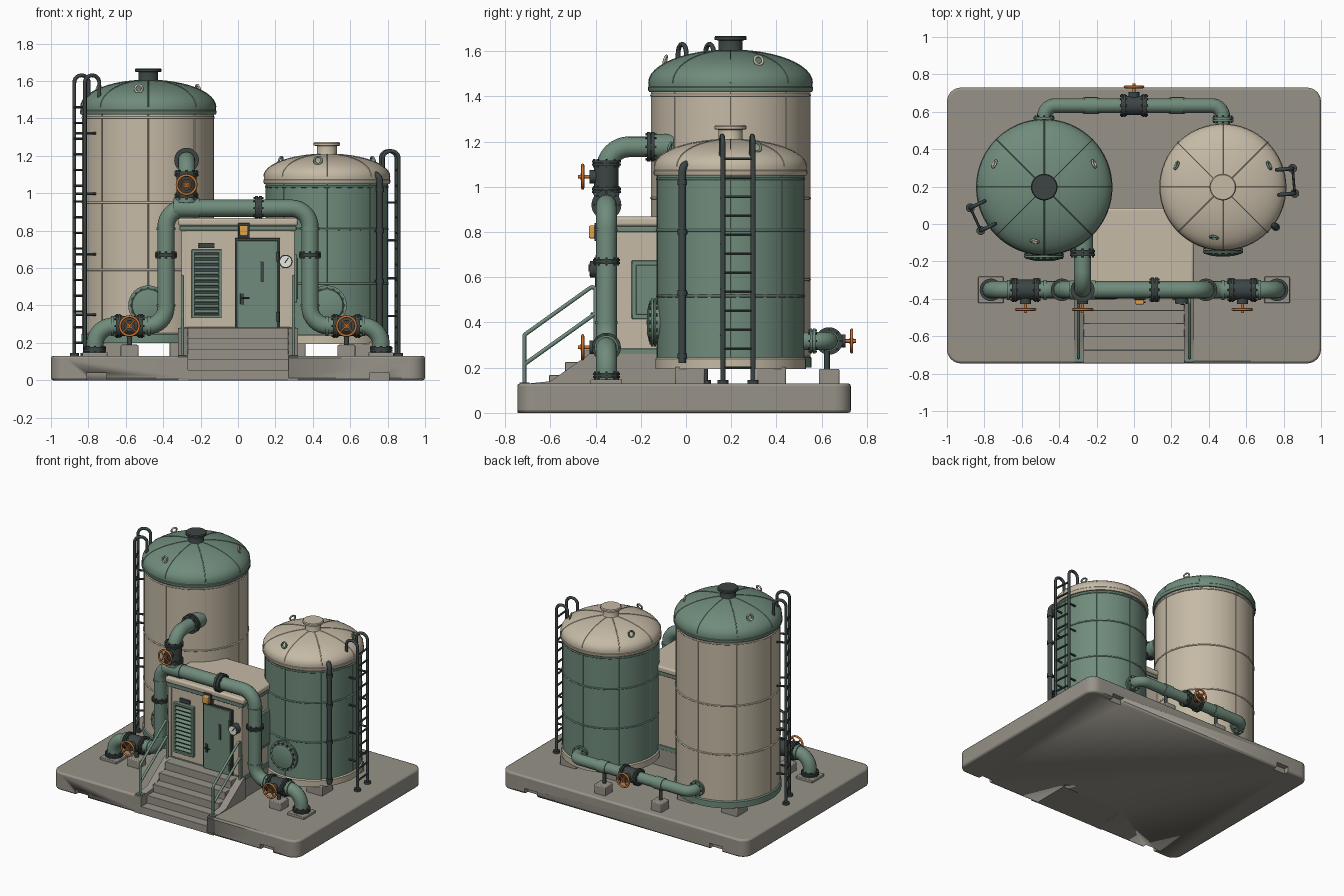
import bpy, bmesh, math
from mathutils import Vector as V, Matrix

if "Cube" in bpy.data.objects:
    bpy.data.objects.remove(bpy.data.objects["Cube"])

def mat(name, *c):
    m = bpy.data.materials.new(name)
    m.diffuse_color = (*c, 1)
    m.use_nodes = True
    m.node_tree.nodes["Principled BSDF"].inputs["Base Color"].default_value = m.diffuse_color
    return m
GREEN, CREAM = mat("green_paint", .16, .26, .20), mat("cream_paint", .56, .49, .38)
STONE, DARK = mat("concrete", .31, .29, .25), mat("dark_steel", .045, .06, .057)
ORANGE, WHITE, AMBER = mat("orange_paint", .6, .17, .03), mat("dial_white", .8, .8, .75), mat("amber_glass", .75, .36, .07)

def add(name, bm, m):
    bmesh.ops.recalc_face_normals(bm, faces=bm.faces)
    me = bpy.data.meshes.new(name)
    bm.to_mesh(me); bm.free()
    me.materials.append(m)
    me.shade_smooth(); me.set_sharp_from_angle(angle=math.radians(35))
    o = bpy.data.objects.new(name, me)
    bpy.context.collection.objects.link(o)
    return o

def box(name, lo, hi, m, bevel=0, rx=0):
    bm = bmesh.new()
    bmesh.ops.create_cube(bm, size=1)
    c, s = (V(lo) + V(hi)) / 2, V(hi) - V(lo)
    bm.transform(Matrix.Translation(c) @ Matrix.Rotation(rx, 4, 'X') @ Matrix.Diagonal((*s, 1)))
    o = add(name, bm, m)
    if bevel:
        b = o.modifiers.new("bevel", 'BEVEL'); b.width = bevel; b.segments = 2
    return o

def lathe(name, prof, p, d, m, seg=48):
    bm = bmesh.new()
    vs = [bm.verts.new((r, 0, z)) for r, z in prof]
    es = [bm.edges.new(e) for e in zip(vs, vs[1:])]
    bmesh.ops.spin(bm, geom=vs + es, axis=(0, 0, 1), cent=(0, 0, 0), angle=2 * math.pi, steps=seg)
    bmesh.ops.remove_doubles(bm, verts=bm.verts, dist=1e-5)
    q = V((0, 0, 1)).rotation_difference(V(d))
    bm.transform(Matrix.Translation(p) @ q.to_matrix().to_4x4())
    return add(name, bm, m)

def disc(name, p, d, r, L, m, seg=32):
    return lathe(name, [(0, -L/2), (r, -L/2), (r, L/2), (0, L/2)], p, d, m, seg)

def ring(name, p, d, R, r, m):
    bpy.ops.mesh.primitive_torus_add(location=p, major_radius=R, minor_radius=r, major_segments=32, minor_segments=8,
        rotation=V((0, 0, 1)).rotation_difference(V(d)).to_euler())
    o = bpy.context.object
    o.name = name; o.data.materials.append(m); o.data.shade_smooth()
    return o

def fillet(pts, R):
    pts = [V(p) for p in pts]
    out = [pts[0]]
    for a, p, b in zip(pts, pts[1:], pts[2:]):
        u, w = (a - p).normalized(), (b - p).normalized()
        h = u.angle(w) / 2
        c = p + (u + w).normalized() * R / math.sin(h)
        v1, v2 = [(p + k * R / math.tan(h) - c).normalized() for k in (u, w)]
        out += [c + v1.slerp(v2, i / 8) * R for i in range(9)]
    return out + [pts[-1]]

def tube(name, paths, r, m, res=2):
    cu = bpy.data.curves.new(name, 'CURVE')
    cu.dimensions = '3D'; cu.bevel_depth = r; cu.bevel_resolution = res; cu.use_fill_caps = True
    for path in paths:
        s = cu.splines.new('POLY')
        s.points.add(len(path) - 1)
        for q, p in zip(s.points, path): q.co = (*p, 1)
    cu.materials.append(m)
    o = bpy.data.objects.new(name, cu)
    bpy.context.collection.objects.link(o)
    bpy.ops.object.select_all(action='DESELECT')
    bpy.context.view_layer.objects.active = o; o.select_set(True)
    bpy.ops.object.convert(target='MESH')
    o = bpy.context.object
    o.data.shade_smooth(); o.data.set_sharp_from_angle(angle=math.radians(50))

def flange(p, d, r, t=.03, m=DARK, n=8):
    p, d = V(p), V(d)
    for s in (-1, 1): disc("flange", p + d * s * t * .28, d, r, t * .42, m)
    disc("flange_gasket", p, d, r * .9, t * .4, DARK)
    u = d.orthogonal().normalized(); w = d.cross(u)
    c = [p + (u * math.cos(a) + w * math.sin(a)) * r * .84 for a in [2 * math.pi * i / n for i in range(n)]]
    tube("flange_bolts", [(k - d * (t/2 + .007), k + d * (t/2 + .007)) for k in c], r * .09, DARK, 1)

def valve(p, axis, wd, k=1):
    p, axis, wd = V(p), V(axis), V(wd)
    disc("valve_body", p, axis, .054 * k, .1 * k, DARK)
    for s in (-1, 1): flange(p + axis * s * .06 * k, axis, .064 * k, .024)
    disc("valve_bonnet", p + wd * .05 * k, wd, .03 * k, .05, DARK)
    disc("valve_stem", p + wd * .08 * k, wd, .008, .09 * k, ORANGE, 12)
    c = p + wd * .105 * k; u = wd.cross(axis)
    ring("handwheel_rim", c, wd, .051 * k, .007, ORANGE)
    disc("handwheel_hub", c, wd, .014, .018, ORANGE, 16)
    dirs = [(axis + u).normalized(), (axis - u).normalized()]
    tube("handwheel_spokes", [(c - e * .05 * k, c + e * .05 * k) for e in dirs], .005, ORANGE, 1)

def polar(c, a, r, z):
    return V((c[0] + r * math.cos(math.radians(a)), c[1] + r * math.sin(math.radians(a)), z))

# concrete slab with foot notches and a stair cut-out
bm = bmesh.new()
bmesh.ops.create_cube(bm, size=1)
bm.transform(Matrix.Translation((0, -.008, .065)) @ Matrix.Diagonal((2, 1.475, .13, 1)))
bmesh.ops.bevel(bm, geom=[e for e in bm.edges if abs(e.verts[0].co.z - e.verts[1].co.z) > .05],
                offset=.075, segments=6, profile=.5, affect='EDGES')
slab = add("base_slab", bm, STONE)
b = slab.modifiers.new("bevel", 'BEVEL'); b.width = .012; b.segments = 2; b.angle_limit = math.radians(60); b.limit_method = 'ANGLE'
cuts = [((x - .052, y - .04, -.05), (x + .052, y + .04, .04)) for x in (-.755, .755) for y in (-.745, .73)]
for lo, hi in cuts + [((-.27, -.8, -.1), (.27, -.45, .3))]:
    c = box("cutter", lo, hi, STONE)
    c.hide_render = True; c.hide_set(True)
    k = slab.modifiers.new("cut", 'BOOLEAN'); k.operation = 'DIFFERENCE'; k.object = c; k.solver = 'EXACT'

# stairs, side walls and handrails
for i in range(5):
    box("stair_step", (-.27, -.745 + .07 * i, 0), (.27, -.37, .056 * (i + 1)), STONE, .003)
for s in (-1, 1):
    bm = bmesh.new()
    prof = [(-.745, 0), (-.745, .125), (-.6, .14), (-.4, .28), (-.37, .28), (-.37, 0)]
    f = bm.faces.new([bm.verts.new((s * .268, y, z)) for y, z in prof])
    g = bmesh.ops.extrude_face_region(bm, geom=[f])
    bmesh.ops.translate(bm, vec=(s * .054, 0, 0), verts=[v for v in g['geom'] if isinstance(v, bmesh.types.BMVert)])
    add("stair_side_wall", bm, STONE)
    x = s * .297
    tube("handrail", [fillet([(x, -.715, .1), (x, -.715, .345), (x, -.4, .57), (x, -.4, .27)], .015),
                      [(x, -.715, .215), (x, -.4, .44)]], .009, GREEN)
    box("handrail_foot", (x - .022, -.737, .12), (x + .022, -.693, .135), GREEN)

# control building
box("building_plinth", (-.31, -.38, .12), (.31, .075, .26), STONE)
box("building_walls", (-.3, -.375, .25), (.3, .07, .83), CREAM, .006)
box("building_base_trim", (-.307, -.382, .255), (.307, .077, .285), GREEN, .003)
box("building_top_trim", (-.312, -.39, .8), (.312, .08, .825), GREEN, .004)
box("building_roof", (-.32, -.395, .825), (.32, .085, .868), CREAM, .012)
for x in (-.29, .29): box("corner_post", (x - .013, -.384, .28), (x + .013, -.37, .8), CREAM, .003)
box("door_frame", (-.017, -.387, .275), (.225, -.37, .76), DARK, .003)
box("door", (-.005, -.398, .28), (.213, -.38, .748), GREEN, .004)
box("door_window", (.12, -.402, .525), (.14, -.395, .635), DARK, .002)
box("door_lock", (.012, -.405, .405), (.032, -.395, .465), DARK, .002)
tube("door_handle", [[(.022, -.4, .44), (.022, -.418, .44), (.062, -.418, .44)]], .005, DARK, 1)
for z in (.34, .66): disc("door_hinge", (.213, -.4, z), (0, 0, 1), .008, .05, DARK, 12)
box("louver_back", (-.235, -.385, .345), (-.1, -.37, .685), DARK)
for x in (-.24, -.095): box("louver_side", (x - .008, -.4, .335), (x + .008, -.37, .695), GREEN, .002)
for z in (.34, .69): box("louver_rail", (-.248, -.4, z - .008), (-.087, -.37, z + .008), GREEN, .002)
for i in range(11):
    z = .368 + i * .0295
    box("louver_slat", (-.233, -.404, z - .003), (-.102, -.376, z + .003), GREEN, 0, .6)
box("wall_plate", (-.21, -.384, .706), (-.125, -.37, .735), DARK, .002)
box("lamp_bracket", (.0, -.405, .76), (.062, -.37, .84), DARK, .003)
box("lamp_glass", (.008, -.43, .772), (.054, -.4, .828), AMBER, .006)
disc("gauge_rim", (.255, -.4, .635), (0, 1, 0), .036, .05, DARK)
disc("gauge_face", (.255, -.424, .635), (0, 1, 0), .03, .006, WHITE)
tube("gauge_needle", [[(.25, -.429, .628), (.27, -.429, .655)]], .003, DARK, 1)
box("side_hatch_frame", (.29, -.24, .415), (.315, -.03, .675), GREEN, .004)
box("side_hatch", (.3, -.222, .435), (.322, -.048, .655), GREEN, .004)

# storage tanks
def tank(c, R, z0, z1, rise, bands, body, trim, neck, lugs, lad, ladtop):
    at = (c[0], c[1], 0)
    up = (0, 0, 1)
    lathe("tank_body", [(0, z0), (R, z0), (R, z1 + .02), (0, z1 + .02)], at, up, body, 64)
    lathe("tank_skirt", [(R, z0), (R + .008, z0), (R + .008, z0 + .045), (R, z0 + .052)], at, up, trim, 64)
    for z in bands: ring("tank_band", (*c, z), up, R, .006, body).data.shade_smooth()
    tube("tank_seams", [[polar(c, a, R, z0 + .05), polar(c, a, R, z1)] for a in range(0, 360, 45)], .003, body, 1)
    arc = [((R + .012) * math.cos(t), z1 + .04 + rise * math.sin(t)) for t in [i * math.pi / 24 for i in range(12)]] 
    lathe("tank_dome", [(R - .01, z1), (R + .01, z1), (R + .015, z1 + .008), (R + .015, z1 + .02), (R + .012, z1 + .024)] + arc
          + [(0, z1 + .04 + rise)], at, up, trim, 64)
    tube("dome_ribs", [[polar(c, a, r, z) for r, z in arc] for a in range(0, 360, 45)], .003, trim, 1)
    zt = z1 + .037 + rise
    lathe("dome_neck", [(.062, zt - .015), (.053, zt), (.053, zt + .045), (.071, zt + .048), (.071, zt + .06), (.066, zt + .066), (0, zt + .066)],
          at, up, neck, 32)
    for a in lugs:  # lifting lugs
        r = R * .84
        p = polar(c, a, r, z1 + .055 + rise * math.sqrt(1 - (r / (R + .012)) ** 2))
        ring("lifting_lug", p, polar((0, 0), a, 1, .3).normalized(), .02, .006, body)
    # support blocks and manway
    for sx in (-1, 1):
        for sy in (-1, 1):
            x, y = c[0] + sx * .18, c[1] + sy * .18
            box("tank_footing", (x - .065, y - .065, .12), (x + .065, y + .065, z0 + .01), STONE, .006)
    y = c[1] - R
    disc("manway_neck", (c[0], y + .02, .4), (0, 1, 0), .09, .07, GREEN)
    flange((c[0], y - .015, .4), (0, 1, 0), .107, .022, GREEN, 16)
    lathe("manway_cover", [(.09, 0), (.085, .01), (.05, .018), (0, .02)], (c[0], y - .026, .4), (0, -1, 0), GREEN)
    # ladder with looped tops
    t = polar((0, 0), lad + 90, 1, 0)
    o = R + .055
    rails, rungs, ties = [], [], []
    for s in (-.067, .067):
        k = lambda r, z: polar(c, lad, r, z) + t * s
        rails.append(fillet([k(o, .13), k(o, ladtop), k(o - .085, ladtop), k(o - .085, z1 + .04)], .04))
        ties += [[k(o, z), k(R - .02, z)] for z in [z0 + .15 + (z1 - z0 - .25) * i / 3 for i in range(4)]]
        q = k(o, .137)
        disc("ladder_foot", q, up, .024, .015, DARK, 16)
    z = .2
    while z < ladtop - .1:
        rungs.append([polar(c, lad, o, z) - t * .067, polar(c, lad, o, z) + t * .067]); z += .084
    tube("ladder_rails", rails, .0105, DARK)
    tube("ladder_rungs", rungs + ties, .007, DARK, 1)

LT, RT = (-.48, .197), (.475, .197)
tank(LT, .35, .2, 1.42, .145, (.59, .95, 1.405), CREAM, GREEN, DARK, (25, 155, 260), 205, 1.63)
tank(RT, .325, .194, 1.05, .12, (.517, .808, 1.035), GREEN, CREAM, CREAM, (25, 155, 260), 5, 1.225)

# overflow pipe on the right tank
k = lambda r, z: polar(RT, -37, r, z)
tube("overflow_pipe", [fillet([k(.29, 1.1), k(.355, 1.1), k(.355, .22)], .035)], .017, DARK)
for z in (.25, .53, .8, 1.02): disc("overflow_collar", k(.355, z), (0, 0, 1), .022, .025, DARK, 20)
tube("overflow_brackets", [[k(.31, z), k(.355, z)] for z in (.53, .8)], .008, DARK, 1)

# front header pipe
Y, X = -.352, (1, 0, 0)
tube("header_pipe", [fillet([(-.765, Y, .14), (-.765, Y, .29), (-.385, Y, .29), (-.385, Y, .92), (.385, Y, .92),
                             (.385, Y, .29), (.765, Y, .29), (.765, Y, .14)], .1)], .046, GREEN, 6)
flange((.11, Y, .92), X, .066, .04)
for s in (-1, 1):
    valve((s * .58, Y, .29), X, (0, -1, 0))
    flange((s * .385, Y, .67), (0, 0, 1), .06, .022)
    for x in (.475, .672): disc("pipe_collar", (s * x, Y, .29), X, .053, .016, GREEN)
    for z in (.4, .81): disc("pipe_collar", (s * .385, Y, z), (0, 0, 1), .05, .012, GREEN)
    flange((s * .765, Y, .165), (0, 0, 1), .06, .024)
    box("outlet_pad", (s * .765 - .068, Y - .07, .125), (s * .765 + .068, Y + .07, .148), STONE, .004)
    box("valve_footing", (s * .58 - .047, Y - .047, .12), (s * .58 + .047, Y + .047, .19), STONE, .006)
    tube("valve_post", [[(s * .58, Y, .18), (s * .58, Y, .25)]], .014, DARK)

# riser branch into the left tank
tube("riser_pipe", [fillet([(-.275, Y, .92), (-.275, Y, 1.177), (-.275, -.07, 1.177)], .1)], .046, GREEN, 6)
disc("riser_tee_collar", (-.275, Y, .965), (0, 0, 1), .056, .03, GREEN)
disc("tee_sleeve", (-.275, Y, .92), X, .051, .14, GREEN)
valve((-.275, Y, 1.045), (0, 0, 1), (0, -1, 0))
flange((-.275, -.155, 1.177), (0, 1, 0), .066, .034)
disc("riser_nozzle", (-.275, -.1, 1.177), (0, 1, 0), .056, .09, GREEN)

# rear link pipe between tanks
B, Z = .633, .318
tube("rear_pipe", [fillet([(-.48, .5, Z), (-.48, B, Z), (.475, B, Z), (.475, .48, Z)], .06)], .039, GREEN, 6)
valve((0, B, Z), X, (0, 1, 0), .95)
for x in (-.48, .475): flange((x, .56, Z), (0, 1, 0), .056, .024, GREEN)
for x in (-.23, .23):
    disc("rear_pipe_collar", (x, B, Z), X, .044, .07, GREEN)
    box("rear_footing", (x - .045, B - .045, .12), (x + .045, B + .045, .195), STONE, .006)
    tube("rear_post", [[(x, B - .01, .18), (x, B - .01, .29)]], .013, DARK)
